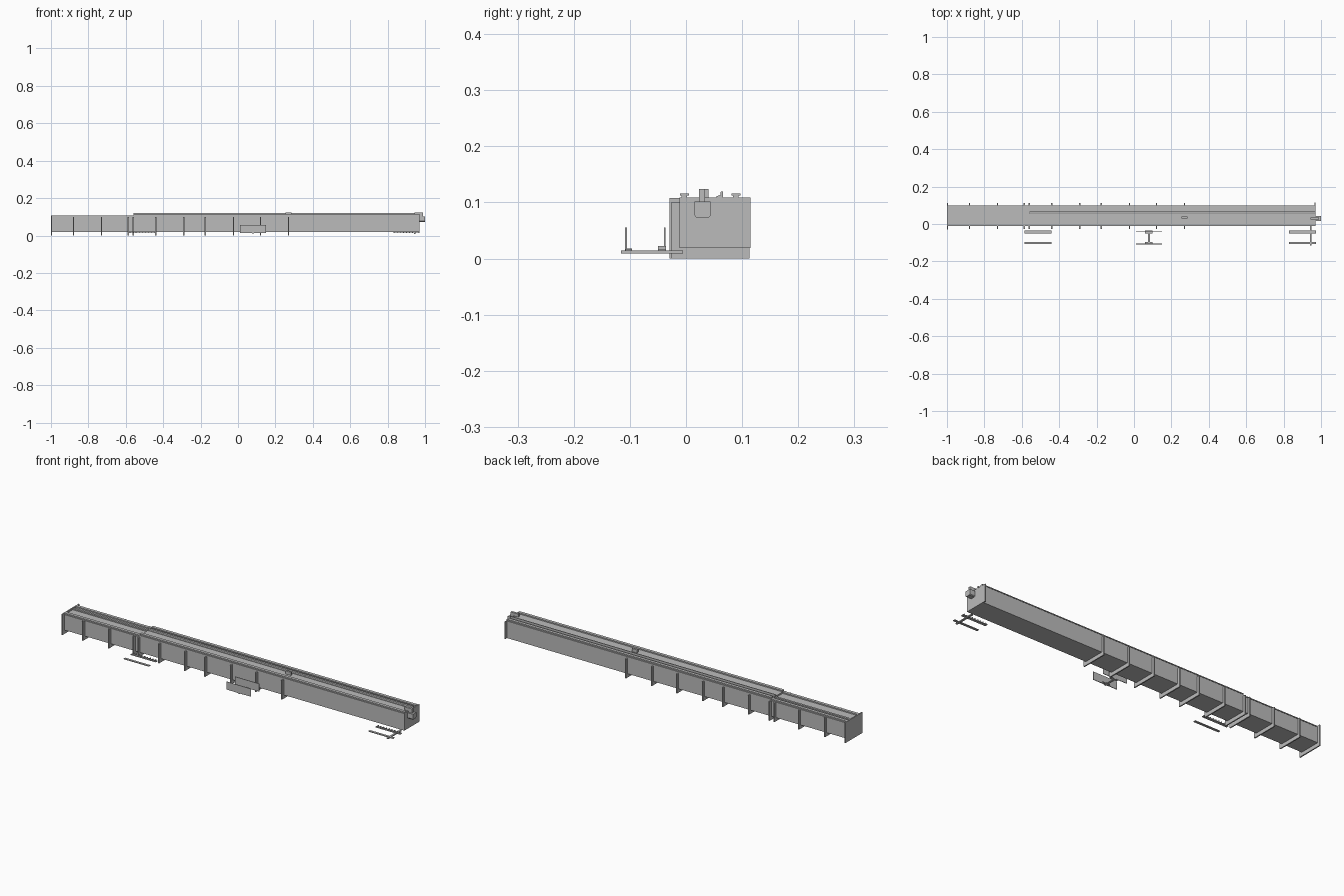
import bpy
import bmesh

cube = bpy.data.objects.get("Cube")
if cube:
    bpy.data.objects.remove(cube, do_unlink=True)

STEEL = (0.5, 0.5, 0.5, 1)
steel = bpy.data.materials.new("steel_grey")
steel.use_nodes = True
steel.diffuse_color = STEEL
for node in steel.node_tree.nodes:
    if node.type == 'BSDF_PRINCIPLED':
        node.inputs["Base Color"].default_value = STEEL


def prism(name, profile, x0, x1):
    """Extrude a closed (y, z) profile along x."""
    bm = bmesh.new()
    face = bm.faces.new([bm.verts.new((x0, y, z)) for y, z in profile])
    ext = bmesh.ops.extrude_face_region(bm, geom=[face])
    moved = [v for v in ext["geom"] if isinstance(v, bmesh.types.BMVert)]
    bmesh.ops.translate(bm, verts=moved, vec=(x1 - x0, 0, 0))
    bmesh.ops.recalc_face_normals(bm, faces=bm.faces)
    mesh = bpy.data.meshes.new(name)
    bm.to_mesh(mesh)
    bm.free()
    mesh.materials.append(steel)
    obj = bpy.data.objects.new(name, mesh)
    bpy.context.collection.objects.link(obj)
    return obj


def box(name, x, y, z):
    """Box from (low, high) ranges."""
    return prism(name, [(y[0], z[0]), (y[1], z[0]), (y[1], z[1]), (y[0], z[1])], *x)


LEFT, STEP, RIGHT = -1.0, -0.56, 0.97
FRONT, BACK, FLOOR = -0.012, 0.1, 0.019
LOW_TOP, HIGH_TOP = 0.1, 0.108

# Two-stage box beam
box("low_beam", (LEFT, STEP), (FRONT, BACK), (FLOOR, LOW_TOP))
box("high_beam", (STEP, RIGHT), (FRONT, BACK), (FLOOR, HIGH_TOP))


# T-shaped running rails along both upper edges, and a slanted guide strip
def rail(name, y, z, x0, x1):
    prism(name, [(y - .005, z), (y + .005, z), (y + .005, z + .004), (y + .008, z + .004),
                 (y + .008, z + .008), (y - .008, z + .008), (y - .008, z + .004),
                 (y - .005, z + .004)], x0, x1)


for stage, z, x0, x1 in (("low", LOW_TOP, LEFT, STEP), ("high", HIGH_TOP, STEP, RIGHT)):
    rail(stage + "_front_rail", -0.003, z, x0, x1)
    rail(stage + "_back_rail", 0.089, z, x0, x1)
prism("guide_strip", [(.054, .108), (.066, .108), (.066, .119), (.062, .119), (.061, .113), (.054, .111)],
      STEP, RIGHT)
box("low_guide_strip", (LEFT, STEP), (.055, .066), (LOW_TOP, .106))

# U-shaped stiffening ribs wrapped around the sides and bottom
for i, x in enumerate((-.88, -.73, -.587, -.56, -.44, -.29, -.175, -.025, .12, .27)):
    prism("rib_%d" % (i + 1),
          [(-.027, 0), (.113, 0), (.113, LOW_TOP), (BACK, LOW_TOP), (BACK, FLOOR),
           (FRONT, FLOOR), (FRONT, LOW_TOP), (-.027, LOW_TOP)], x - .003, x + .003)

# End plates
box("left_end_plate", (LEFT, LEFT + .006), (-.029, .113), (0, .108))
box("right_end_plate", (RIGHT - .005, RIGHT), (FRONT, .115), (FLOOR, .109))

# Buffer box and upright fins
prism("end_buffer", [(.015, .077), (.018, .073), (.041, .073), (.044, .077), (.044, .102), (.015, .102)],
      RIGHT, 1.0)
box("end_fin", (.945, .99), (.023, .034), (.1, .124))
box("middle_fin", (.255, .285), (.03, .04), (HIGH_TOP, .124))

# Detached side brackets: two flat strips with small teeth
for name, x0, x1 in (("left", -.585, -.44), ("middle", .01, .15), ("right", .83, .972)):
    for side, y0, y1, wall in (("inner", -.05, -.036, -.038), ("outer", -.108, -.096, -.107)):
        label = "%s_%s" % (name, side)
        if name == "middle":
            box(label + "_wall", (x0, x1), (wall - .0015, wall + .0015), (.014, .055))
            box(label + "_foot", (x0 + .05, x1 - .05), (y0, y1), (.013, .018))
        else:
            box(label + "_strip", (x0, x1), (y0, y1), (.013, .017))
            if side == "inner":
                for k in range(9):
                    tx = x0 + .006 + k * (x1 - x0 - .016) / 8
                    box("%s_tooth_%d" % (label, k + 1), (tx, tx + .004), (y0, y1), (.017, .022))

# Cross bars carrying the brackets
box("right_cross_bar", (.94, .95), (-.116, -.005), (.009, .014))
box("middle_cross_bar", (.075, .085), (-.108, -.036), (.01, .014))
